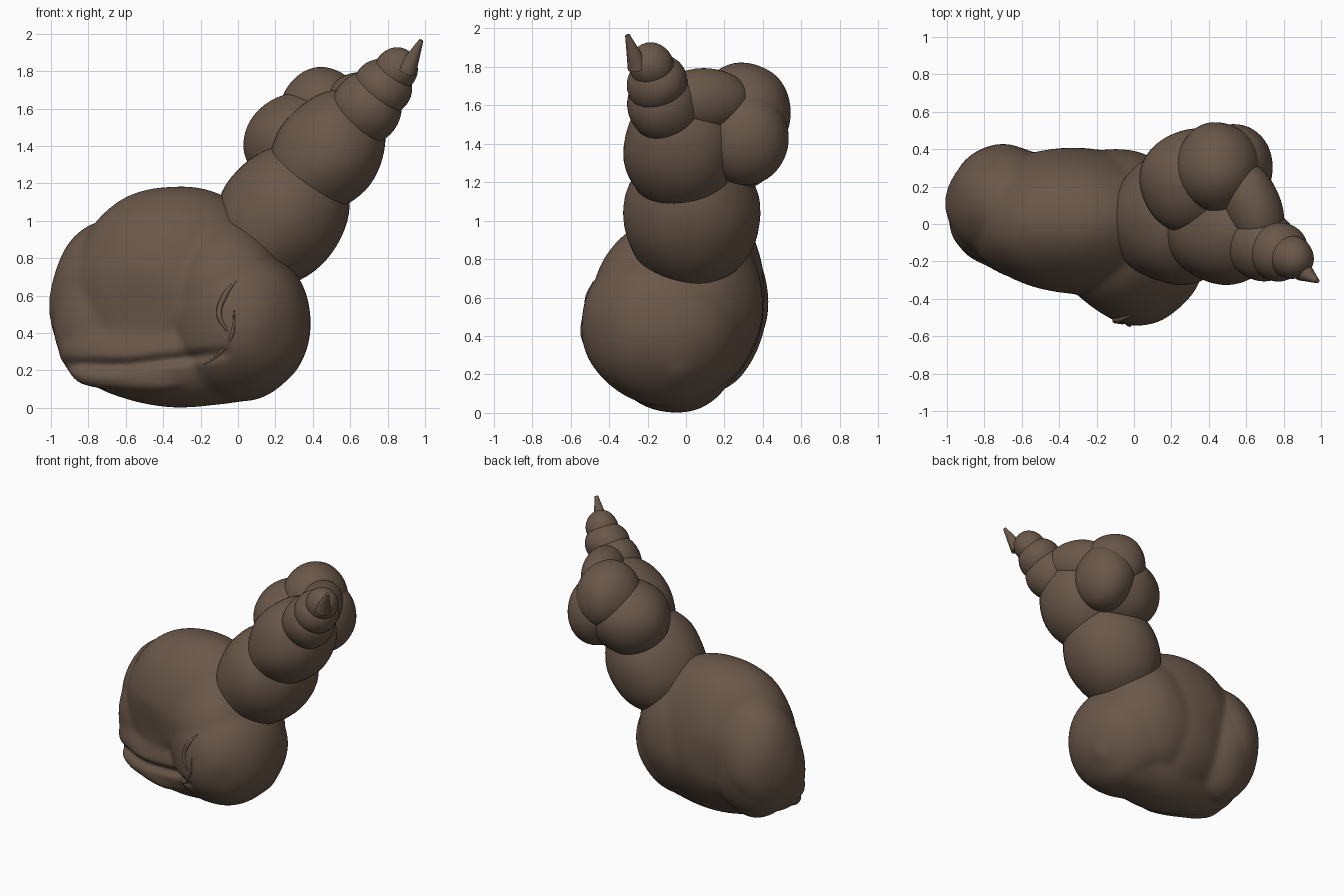
import bpy
import math
from mathutils import Vector, noise

cube = bpy.data.objects.get("Cube")
if cube:
    bpy.data.objects.remove(cube, do_unlink=True)

# Single earthy colour
brown = bpy.data.materials.new("earth brown")
brown.use_nodes = True
COLOUR = (0.145, 0.097, 0.068, 1)
brown.diffuse_color = COLOUR
shader = next(n for n in brown.node_tree.nodes if n.type == 'BSDF_PRINCIPLED')
shader.inputs["Base Color"].default_value = COLOUR
shader.inputs["Roughness"].default_value = 0.8


def finish(obj, name):
    obj.name = name
    obj.data.materials.clear()
    obj.data.materials.append(brown)
    obj.data.polygons.foreach_set("use_smooth", [True] * len(obj.data.polygons))
    return obj


def blob(name, centre, radii, axis=(0, 0, 1), lump=0.012):
    """Slightly lumpy ellipsoid whose local z follows the given axis."""
    bpy.ops.mesh.primitive_uv_sphere_add(segments=48, ring_count=28, radius=1)
    obj = bpy.context.object
    turn = Vector(axis).to_track_quat('Z', 'Y')
    for v in obj.data.vertices:
        p = turn @ Vector(a * b for a, b in zip(v.co, radii)) + Vector(centre)
        v.co = p + (p - Vector(centre)).normalized() * noise.noise(p * 4) * lump
    obj.location = (0, 0, 0)
    return finish(obj, name)


def tube(name, points, radius):
    """Rounded ridge along a smooth path, thin at both ends."""
    curve = bpy.data.curves.new(name, 'CURVE')
    curve.dimensions = '3D'
    curve.bevel_depth = radius
    curve.bevel_resolution = 4
    curve.use_fill_caps = True
    spline = curve.splines.new('BEZIER')
    spline.bezier_points.add(len(points) - 1)
    for i, (bp, p) in enumerate(zip(spline.bezier_points, points)):
        bp.co = p
        bp.handle_left_type = bp.handle_right_type = 'AUTO'
        bp.radius = 0.3 if i in (0, len(points) - 1) else 1
    obj = bpy.data.objects.new(name, curve)
    bpy.context.collection.objects.link(obj)
    bpy.ops.object.select_all(action='DESELECT')
    obj.select_set(True)
    bpy.context.view_layer.objects.active = obj
    bpy.ops.object.convert(target='MESH')
    return finish(bpy.context.object, name)


def fuse(name, parts, voxel, rounds):
    """Join parts into one soft skin."""
    bpy.ops.object.select_all(action='DESELECT')
    for p in parts:
        p.select_set(True)
    bpy.context.view_layer.objects.active = parts[0]
    bpy.ops.object.join()
    obj = bpy.context.object
    remesh = obj.modifiers.new("skin", 'REMESH')
    remesh.mode = 'VOXEL'
    remesh.voxel_size = voxel
    soft = obj.modifiers.new("soften", 'SMOOTH')
    soft.factor = 0.5
    soft.iterations = rounds
    for m in ("skin", "soften"):
        bpy.ops.object.modifier_apply(modifier=m)
    return finish(obj, name)


# Big lower body with its lip
body = fuse("body", [
    blob("core", (-0.33, 0.02, 0.63), (0.57, 0.39, 0.56)),
    blob("front_lobe", (0.0, -0.11, 0.455), (0.395, 0.435, 0.425)),
    blob("shoulder", (-0.06, -0.11, 0.6), (0.33, 0.37, 0.4)),
    blob("back_fill", (-0.1, 0.03, 0.58), (0.41, 0.37, 0.48)),
    blob("side_lobe", (-0.68, 0.11, 0.56), (0.325, 0.31, 0.45)),
    blob("cheek", (-0.72, 0.01, 0.46), (0.27, 0.23, 0.34)),
    blob("base", (-0.27, -0.06, 0.285), (0.62, 0.31, 0.285)),
    blob("heel", (-0.66, -0.03, 0.32), (0.3, 0.22, 0.22)),
    tube("lower_lip", [(-0.92, -0.03, 0.25), (-0.82, -0.13, 0.19), (-0.6, -0.23, 0.16),
                       (-0.4, -0.28, 0.15), (-0.2, -0.31, 0.16)], 0.07),
], 0.016, 20)

# Gently flatten the front face and groove it above the lip
out = Vector((-0.34, -0.94, 0)).normalized()
for v in body.data.vertices:
    x, y, z = v.co
    if y > 0:
        continue
    d = (v.co - Vector((-0.5, -0.31, 0.5))).dot(out)
    across = max(0, 1 - ((x + 0.5) / 0.46) ** 2)
    up = max(0, 1 - ((z - 0.46) / 0.3) ** 2)
    groove = math.exp(-((z - 0.23 - 0.12 * max(0, x + 0.6)) / 0.03) ** 2)
    v.co -= out * ((across * up) ** 1.5 * (max(d, 0) * 0.5 + 0.01)
                   + 0.04 * groove * math.sqrt(across))
body.data.update()
bpy.context.view_layer.update()


def on_front(x, z):
    """Point on the front skin of the body."""
    return body.ray_cast(Vector((x, -2, z)), Vector((0, 1, 0)))[1]


# Wrinkles pressed into the front
for name, path, radius in (
        ("scar_outer", [(-0.01, 0.68), (-0.07, 0.6), (-0.1, 0.5), (-0.06, 0.41)], 0.016),
        ("scar_inner", [(-0.02, 0.52), (-0.03, 0.4), (-0.09, 0.3), (-0.18, 0.23)], 0.01)):
    tube(name, [on_front(x, z) for x, z in path], radius)

# Rear side fold
blob("rear_fold", (-0.7, 0.15, 0.58), (0.275, 0.28, 0.4), (0.15, 0, 1))

# Stacked whorls
LEAN = (0.6, 0, 0.8)
blob("lower_whorl", (0.235, 0.03, 1.03), (0.355, 0.337, 0.41), LEAN)
blob("middle_whorl", (0.48, -0.025, 1.365), (0.3, 0.283, 0.36), LEAN)

# Bulging coil at the back
blob("coil_low", (0.325, 0.225, 1.415), (0.295, 0.285, 0.265))
blob("coil_top", (0.45, 0.3, 1.57), (0.225, 0.245, 0.25))
blob("coil_side", (0.53, 0.305, 1.44), (0.21, 0.225, 0.26))
blob("coil_link", (0.64, 0.1, 1.63), (0.15, 0.16, 0.25), (0.4, -1, 0))

# Narrow spire and pointed tip
TWIST = Vector((0.5, -0.3, 0.8))
blob("spire_low", (0.69, -0.115, 1.6), (0.19, 0.19, 0.2), TWIST)
blob("spire_middle", (0.78, -0.15, 1.715), (0.16, 0.16, 0.15), TWIST)
blob("spire_high", (0.845, -0.18, 1.805), (0.12, 0.12, 0.13), TWIST)
tip_end, tip_base = Vector((0.98, -0.305, 1.965)), Vector((0.9, -0.25, 1.8))
blob("spire_collar", (0.88, -0.22, 1.83), (0.07, 0.07, 0.07), TWIST, 0.004)
aim = tip_end - tip_base
bpy.ops.mesh.primitive_cone_add(vertices=24, radius1=0.055, radius2=0.012, depth=aim.length,
                                location=(tip_base + tip_end) / 2,
                                rotation=aim.to_track_quat('Z', 'Y').to_euler())
finish(bpy.context.object, "tip")
bpy.ops.object.shade_smooth_by_angle(angle=math.radians(50))
